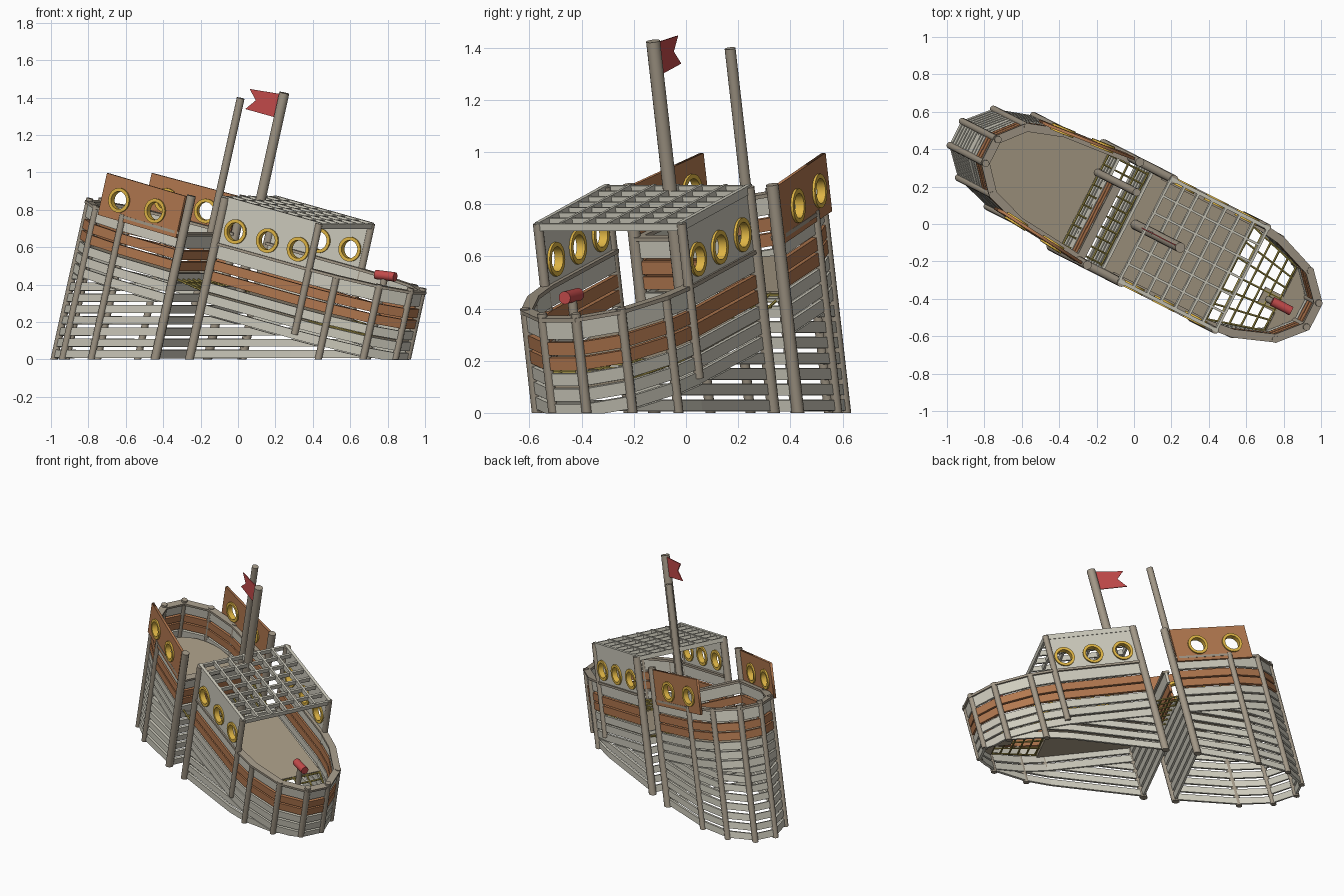
import bpy, bmesh, math
from mathutils import Matrix, Vector

if "Cube" in bpy.data.objects:
    bpy.data.objects.remove(bpy.data.objects["Cube"])

# Ship frame: x to the bow, y to port, z up the masts; yawed and pitched nose-down
F = Matrix.Rotation(math.radians(-27), 4, 'Z') @ Matrix.Rotation(math.radians(14), 4, 'Y')


def mat(name, c):
    m = bpy.data.materials.new(name)
    m.diffuse_color = (*c, 1)
    m.use_nodes = True
    m.node_tree.nodes["Principled BSDF"].inputs["Base Color"].default_value = m.diffuse_color
    return m


PALE = mat("pale_wood", (0.62, 0.60, 0.51))
WOOD = mat("brown_wood", (0.36, 0.31, 0.24))
DECK = mat("deck_wood", (0.38, 0.32, 0.23))
ORANGE = mat("orange_wood", (0.45, 0.19, 0.08))
YELLOW = mat("yellow_ring", (0.75, 0.47, 0.06))
OLIVE = mat("net_rope", (0.45, 0.36, 0.08))
RED = mat("red_paint", (0.55, 0.07, 0.07))


def finish(name, bm, m, thick=0, smooth=False, clip=True):
    # Cut everything at ground level, then store as an object
    if clip:
        geom = bm.verts[:] + bm.edges[:] + bm.faces[:]
        bmesh.ops.bisect_plane(bm, geom=geom, plane_co=(0, 0, 0), plane_no=(0, 0, 1), clear_inner=True)
        if not thick:
            bmesh.ops.holes_fill(bm, edges=[e for e in bm.edges if e.is_boundary])
    bmesh.ops.recalc_face_normals(bm, faces=bm.faces[:])
    me = bpy.data.meshes.new(name)
    bm.to_mesh(me)
    bm.free()
    if smooth:
        for p in me.polygons:
            p.use_smooth = True
        me.set_sharp_from_angle(angle=math.radians(35))
    me.materials.append(m)
    ob = bpy.data.objects.new(name, me)
    bpy.context.collection.objects.link(ob)
    if thick:
        s = ob.modifiers.new("thickness", 'SOLIDIFY')
        s.thickness, s.offset, s.use_even_offset = thick, 0, True
    return ob


def strip(bm, path, w0, w1, zr=None):
    # Upright band along a plan path; zr trims it to a level slab
    t = bmesh.new()
    rows = [[t.verts.new(F @ Vector((u, v, w))) for u, v in path] for w in (w0, w1)]
    for i in range(len(path) - 1):
        t.faces.new((rows[0][i], rows[0][i + 1], rows[1][i + 1], rows[1][i]))
    if zr:
        for z, s in ((zr[0], -1), (zr[1], 1)):
            geom = t.verts[:] + t.edges[:] + t.faces[:]
            bmesh.ops.bisect_plane(t, geom=geom, plane_co=(0, 0, z), plane_no=(0, 0, s), clear_outer=True)
    me = bpy.data.meshes.new("tmp")
    t.to_mesh(me)
    t.free()
    bm.from_mesh(me)
    bpy.data.meshes.remove(me)


def bands(name, path, ranges, m, thick=0.018):
    bm = bmesh.new()
    for w0, w1 in ranges:
        strip(bm, path, w0, w1)
    finish(name, bm, m, thick)


def level_planks(name, path, wtop):
    bm = bmesh.new()
    for k in range(12):
        strip(bm, path, -0.4, wtop, (0.008 + k * 0.06, 0.05 + k * 0.06))
    finish(name, bm, PALE, 0.016)


def rod(bm, a, b, r, n=12):
    a, b = Vector(a), Vector(b)
    d = b - a
    M = F @ Matrix.Translation((a + b) / 2) @ d.to_track_quat('Z', 'Y').to_matrix().to_4x4()
    bmesh.ops.create_cone(bm, cap_ends=True, segments=n, radius1=r, radius2=r, depth=d.length, matrix=M)


def rods(name, segs, r, m, n=12, clip=True):
    bm = bmesh.new()
    for a, b in segs:
        rod(bm, a, b, r, n)
    return finish(name, bm, m, smooth=n > 6, clip=clip)


def slab(name, pts, w0, w1, m):
    bm = bmesh.new()
    f = bm.faces.new([bm.verts.new((u, v, w0)) for u, v in pts])
    g = bmesh.ops.extrude_face_region(bm, geom=[f])['geom']
    bmesh.ops.translate(bm, verts=[x for x in g if isinstance(x, bmesh.types.BMVert)], vec=(0, 0, w1 - w0))
    bm.transform(F)
    return finish(name, bm, m)


def porthole_board(name, a, b, w0, w1, holes, hw, m):
    # Flat board between plan points a and b with round holes and yellow rings
    d = Vector((b[0] - a[0], b[1] - a[1], 0))
    L = d.length
    d.normalize()
    up = Vector((0, 0, 1))
    M = Matrix.Translation((a[0], a[1], 0)) @ Matrix((d, up, d.cross(up))).transposed().to_4x4()
    cu = bpy.data.curves.new(name, 'CURVE')
    cu.dimensions, cu.fill_mode, cu.extrude = '2D', 'BOTH', 0.008
    cs = [(h, hw) for h in holes]
    loops = [[(0, w0), (L, w0), (L, w1), (0, w1)]]
    loops += [[(x + 0.052 * math.cos(t * math.tau / 24), y + 0.052 * math.sin(t * math.tau / 24))
               for t in range(24)] for x, y in cs]
    for lp in loops:
        sp = cu.splines.new('POLY')
        sp.points.add(len(lp) - 1)
        sp.use_cyclic_u = True
        for p, (x, y) in zip(sp.points, lp):
            p.co = (x, y, 0, 1)
    tmp = bpy.data.objects.new(name + "_outline", cu)
    bpy.context.collection.objects.link(tmp)
    me = bpy.data.meshes.new_from_object(tmp.evaluated_get(bpy.context.evaluated_depsgraph_get()))
    bpy.data.objects.remove(tmp)
    bm = bmesh.new()
    bm.from_mesh(me)
    bmesh.ops.remove_doubles(bm, verts=bm.verts[:], dist=1e-5)
    bm.transform(F @ M)
    finish(name, bm, m, clip=False)
    # Rings: square section turned about each hole
    bm = bmesh.new()
    for x, y in cs:
        sec = [(0.048, -0.018), (0.066, -0.018), (0.066, 0.018), (0.048, 0.018)]
        vs = [[bm.verts.new(F @ M @ Vector((x + r * math.cos(t * math.tau / 24), y + r * math.sin(t * math.tau / 24), h)))
               for r, h in sec] for t in range(24)]
        for t in range(24):
            for j in range(4):
                p, q = vs[t], vs[(t + 1) % 24]
                bm.faces.new((p[j], q[j], q[(j + 1) % 4], p[(j + 1) % 4]))
    finish(name + "_rings", bm, YELLOW, smooth=True, clip=False)


def both(half):
    return half + [(u, -v) for u, v in reversed(half)]


stern = both([(-0.33, 0.30), (-0.72, 0.265), (-0.92, 0.20), (-1.035, 0.07)])
bow = both([(-0.13, 0.30), (0.45, 0.30), (0.61, 0.28), (0.83, 0.20), (0.95, 0.07)])
grey = [(0.53, 0.60)] + [(0.345 - k * 0.06, 0.393 - k * 0.06) for k in range(3)]
orange = [(0.467, 0.517), (0.407, 0.457)]

# Hull skins, rails and broken ends
for nm, path in (("stern", stern), ("bow", bow)):
    bands(nm + "_hull_planks", path, grey, PALE)
    bands(nm + "_orange_planks", path, orange, ORANGE, 0.022)
    bands(nm + "_top_rail", path, [(0.60, 0.615)], WOOD, 0.045)
    level_planks(nm + "_lower_planks", path, 0.22)
    level_planks(nm + "_end_wall", [path[0], path[-1]], 0.37)
gate = [(-0.33, -0.30), (-0.33, 0.14)]
bands("stern_gate_planks", gate, [(0.53, 0.60), (0.345, 0.393)], PALE)
bands("stern_gate_orange", gate, orange, ORANGE)
bands("stern_gate_rail", gate, [(0.60, 0.615)], WOOD, 0.045)

# Hull posts, just outside the skin
for nm, path, tops in (("stern", stern, (0.82, 0.62, 0.62, 0.63)), ("bow", bow, (0.86, 0.86, 0.60, 0.62, 0.63))):
    bm = bmesh.new()
    n = len(path)
    for i, (u, v) in enumerate(path):
        k = min(i, n - 1 - i)
        low = 0.25 if (nm == "bow" and k == 1) else -0.4
        rod(bm, (u, v * 1.03, low), (u, v * 1.03, tops[k]), 0.024 if k == 0 else 0.019)
    finish(nm + "_posts", bm, WOOD, smooth=True)

# Decks
arc = [(-0.66 - 0.32 * math.sin(t * math.pi / 16), 0.25 * math.cos(t * math.pi / 16)) for t in range(17)]
slab("stern_deck", [(-0.40, 0.285)] + arc + [(-0.40, -0.285)], 0.36, 0.38, DECK)
slab("bow_deck", both([(-0.13, 0.29), (0.50, 0.285)]), 0.32, 0.34, DECK)
slab("bow_tip_deck", both([(0.83, 0.185), (0.94, 0.065)]), 0.32, 0.34, DECK)

# Rope nets: one at the bow, one bridging the gap
segs = []
for k in range(7):
    t = -1 + k / 3
    segs.append(((0.50, 0.28 * t, 0.335), (0.83, 0.19 * t, 0.335)))
for k in range(6):
    u = 0.51 + k * 0.062
    h = 0.28 - 0.09 * (u - 0.50) / 0.33
    segs.append(((u, -h, 0.335), (u, h, 0.335)))
rods("bow_net", segs, 0.006, OLIVE, 6)
segs = [((-0.40, -0.27 + k * 0.06, 0.37), (-0.13, -0.27 + k * 0.06, 0.335)) for k in range(10)]
segs += [((-0.39 + k * 0.062, -0.28, 0.369 - k * 0.008), (-0.39 + k * 0.062, 0.28, 0.369 - k * 0.008)) for k in range(5)]
rods("gap_net", segs, 0.006, OLIVE, 6)

# Porthole boards
for s, side in ((-1, "starboard"), (1, "port")):
    porthole_board("stern_board_" + side, (-0.87, s * 0.262), (-0.36, s * 0.312), 0.58, 0.81, (0.115, 0.35), 0.688, ORANGE)
    porthole_board("cabin_wall_" + side, (-0.13, s * 0.305), (0.45, s * 0.305), 0.60, 0.845, (0.106, 0.304, 0.494), 0.698, PALE)

# Cabin lattice roof
bm = bmesh.new()
for k in range(7):
    v = -0.306 + k * 0.102
    w = 0.02 if k in (0, 6) else 0.013
    bmesh.ops.create_cube(bm, size=1, matrix=F @ Matrix.Translation((0.155, v, 0.85)) @ Matrix.Diagonal((0.61, w, 0.034, 1)))
for k in range(8):
    u = -0.143 + k * 0.0855
    bmesh.ops.create_cube(bm, size=1, matrix=F @ Matrix.Translation((u, 0, 0.848)) @ Matrix.Diagonal((0.014, 0.62, 0.028, 1)))
finish("cabin_roof_lattice", bm, PALE)

# Masts and flag
rods("main_mast", [((-0.075, 0, 0.33), (-0.075, 0, 1.45))], 0.027, WOOD, 16)
rods("rear_mast", [((-0.40, 0.157, 0.2), (-0.40, 0.157, 1.34))], 0.021, WOOD, 16)
bm = bmesh.new()
bm.faces.new([bm.verts.new(F @ Vector((u, 0, w))) for u, w in
              ((-0.08, 1.44), (-0.28, 1.42), (-0.23, 1.37), (-0.28, 1.31), (-0.08, 1.31))])
finish("flag", bm, RED, 0.006)

# Toy cannon on its stand
rods("cannon", [((0.71, -0.033, 0.645), (0.825, -0.033, 0.66))], 0.025, RED, 16)
rods("cannon_stand", [((0.765, -0.033, 0.33), (0.765, -0.033, 0.635))], 0.018, WOOD)
slab("cannon_footing", [(0.72, -0.08), (0.84, -0.08), (0.84, 0.02), (0.72, 0.02)], 0.322, 0.338, DECK)
